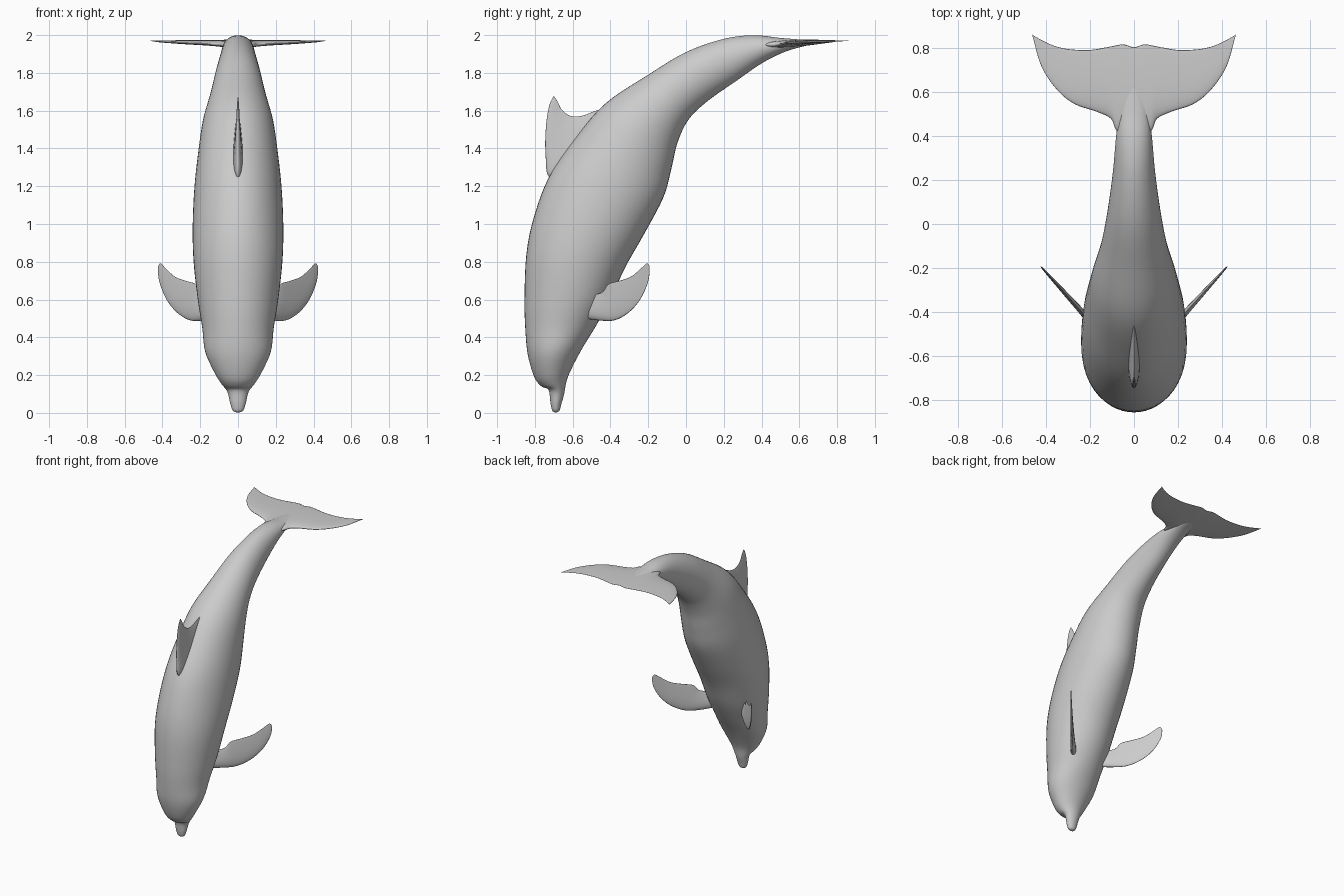
import bpy, bmesh, math
from mathutils import Vector


def spline(a, b, c, d, t):
    # Catmull-Rom interpolation between b and c
    return 0.5 * (2 * b + (c - a) * t + (2 * a - 5 * b + 4 * c - d) * t * t
                  + (3 * b - a - 3 * c + d) * t ** 3)


def loft(name, stations, sides=32, steps=5, taper=0.0):
    # each station: edge point A, edge point B, half-thickness vector N
    bm = bmesh.new()
    n = len(stations)
    rows = []
    for i in range(n - 1):
        q = [stations[min(max(k, 0), n - 1)] for k in range(i - 1, i + 3)]
        for s in range(steps + (i == n - 2)):
            rows.append([spline(*[Vector(p[j]) for p in q], s / steps) for j in range(3)])
    rings = []
    for a, b, h in rows:
        ring = []
        for k in range(sides):
            c, s = math.cos(math.tau * k / sides), math.sin(math.tau * k / sides)
            ring.append(bm.verts.new((a + b) / 2 + (a - b) / 2 * c + h * s * (1 - taper + taper * c)))
        rings.append(ring)
    for r, u in zip(rings, rings[1:]):
        for k in range(sides):
            m = (k + 1) % sides
            bm.faces.new((r[k], r[m], u[m], u[k]))
    bm.faces.new(rings[0])
    bm.faces.new(rings[-1])
    bmesh.ops.recalc_face_normals(bm, faces=bm.faces)
    for f in bm.faces:
        f.smooth = True
    me = bpy.data.meshes.new(name)
    bm.to_mesh(me)
    bm.free()
    ob = bpy.data.objects.new(name, me)
    bpy.context.collection.objects.link(ob)
    return ob


# body: back (y, z), belly (y, z), half-width
body = [
    (-.693, .002, -.687, .002, .006), (-.708, .012, -.670, .012, .027),
    (-.717, .05, -.659, .05, .041), (-.728, .122, -.645, .10, .056),
    (-.765, .14, -.632, .17, .088), (-.803, .19, -.603, .24, .125),
    (-.838, .31, -.55, .34, .174), (-.851, .45, -.477, .46, .190),
    (-.855, .60, -.40, .60, .213), (-.846, .83, -.322, .77, .235),
    (-.81, 1.02, -.22, .95, .240), (-.73, 1.24, -.12, 1.14, .231),
    (-.605, 1.43, -.078, 1.29, .213), (-.43, 1.635, -.045, 1.43, .188),
    (-.20, 1.79, .015, 1.555, .148), (0, 1.91, .12, 1.655, .120),
    (.20, 1.98, .27, 1.76, .096), (.36, 1.999, .40, 1.85, .083),
    (.50, 1.985, .52, 1.91, .068), (.62, 1.976, .62, 1.94, .045),
    (.70, 1.972, .70, 1.958, .015),
]
loft("body", [((0, a, b), (0, c, d), (w, 0, 0)) for a, b, c, d, w in body], sides=48)

# dorsal fin: leading (y, z), trailing (y, z), half-thickness
dorsal = [
    (-.67, 1.20, -.38, 1.62, .045), (-.732, 1.26, -.47, 1.602, .034),
    (-.743, 1.36, -.55, 1.573, .025), (-.745, 1.45, -.61, 1.572, .018),
    (-.738, 1.55, -.655, 1.603, .012), (-.723, 1.63, -.68, 1.648, .007),
    (-.703, 1.674, -.697, 1.676, .001),
]
loft("dorsal_fin", [((0, a, b), (0, c, d), (t, 0, 0)) for a, b, c, d, t in dorsal], taper=.35)

# tail flukes: leading (x, y), trailing (x, y), half-thickness, mirrored across the span
fluke = [
    (0, .40, 0, .803, .028), (.075, .42, .05, .815, .025),
    (.105, .478, .12, .803, .022), (.17, .51, .20, .79, .018),
    (.27, .545, .29, .793, .014), (.35, .61, .36, .808, .010),
    (.42, .715, .42, .835, .006), (.461, .855, .463, .86, .001),
]
span = [(-a, b, -c, d, t) for a, b, c, d, t in fluke[:0:-1]] + fluke
loft("tail_flukes", [((a, b, 1.971 - t * .9), (c, d, 1.97), (0, 0, t))
                     for a, b, c, d, t in span], taper=.35)

# flippers: leading (x, z), trailing (x, z), half-thickness, in a swept-back plane
flipper = [
    (.11, .50, .10, .62, .030), (.195, .488, .19, .635, .024),
    (.26, .492, .225, .682, .018), (.325, .533, .28, .70, .014),
    (.378, .60, .335, .722, .010), (.415, .69, .382, .765, .006),
    (.424, .765, .403, .787, .003), (.415, .791, .411, .792, .001),
]


def sweep(x):
    return -.40 + (x - .235) * 1.1


for side, label in ((1, "left"), (-1, "right")):
    loft("flipper_" + label,
         [((side * a, sweep(a), b), (side * c, sweep(c), d), (side * .74 * t, -.67 * t, 0))
          for a, b, c, d, t in flipper], taper=.35)
